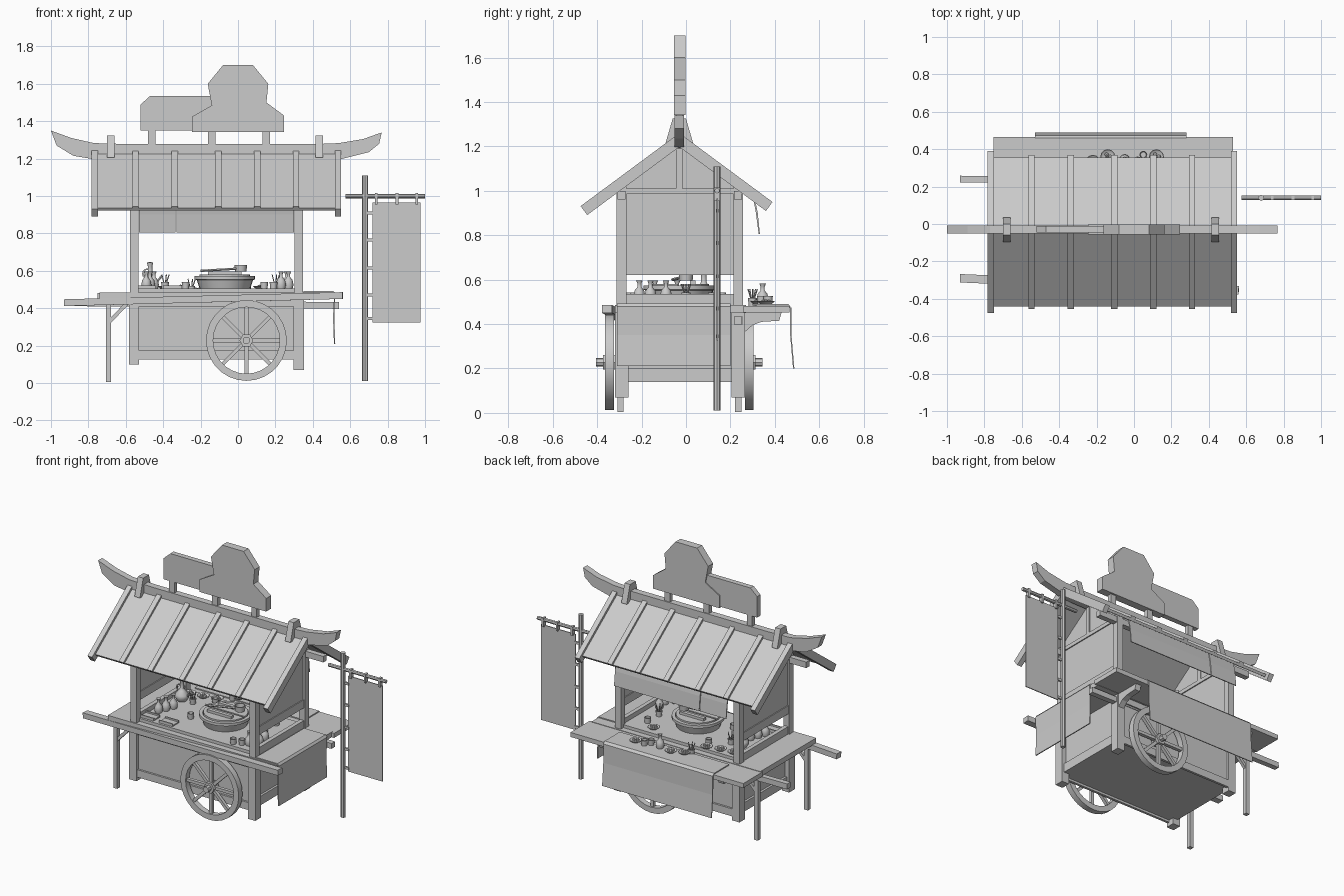
import bpy, bmesh, math
from mathutils import Vector
CY = -0.03  # centre line of cart in y


def finish(name, bm, smooth=False):
    bmesh.ops.remove_doubles(bm, verts=bm.verts, dist=1e-5)
    bmesh.ops.recalc_face_normals(bm, faces=bm.faces)
    me = bpy.data.meshes.new(name)
    bm.to_mesh(me)
    bm.free()
    ob = bpy.data.objects.new(name, me)
    bpy.context.collection.objects.link(ob)
    if smooth:
        bpy.context.view_layer.objects.active = ob
        ob.select_set(True)
        bpy.ops.object.shade_smooth_by_angle(angle=math.radians(40))
        ob.select_set(False)
    return ob


def prism(name, pts, axis, a, b):
    """Extrude a 2D profile along an axis from a to b."""
    bm = bmesh.new()
    def put(p, t):
        return {'x': (t, p[0], p[1]), 'y': (p[0], t, p[1]), 'z': (p[0], p[1], t)}[axis]
    lo = [bm.verts.new(put(p, a)) for p in pts]
    hi = [bm.verts.new(put(p, b)) for p in pts]
    bm.faces.new(lo)
    bm.faces.new(hi[::-1])
    for i in range(len(pts)):
        j = (i + 1) % len(pts)
        bm.faces.new((lo[i], lo[j], hi[j], hi[i]))
    return finish(name, bm)


def box(name, x0, x1, y0, y1, z0, z1):
    return prism(name, [(x0, y0), (x1, y0), (x1, y1), (x0, y1)], 'z', z0, z1)


def lathe(name, prof, loc, n=16, closed=False, rot=(0, 0, 0)):
    bm = bmesh.new()
    rings = [[bm.verts.new((r * math.cos(2 * math.pi * i / n), r * math.sin(2 * math.pi * i / n), z))
              for r, z in prof] for i in range(n)]
    m = len(prof)
    for i in range(n):
        A, B = rings[i], rings[(i + 1) % n]
        for k in range(m if closed else m - 1):
            l = (k + 1) % m
            bm.faces.new((A[k], B[k], B[l], A[l]))
    bmesh.ops.dissolve_degenerate(bm, dist=1e-6, edges=bm.edges)
    ob = finish(name, bm, n > 8)
    ob.location, ob.rotation_euler = loc, rot
    return ob


def rod(name, p, q, r, n=8):
    p, q = Vector(p), Vector(q)
    d = q - p
    return lathe(name, [(0, 0), (r, 0), (r, d.length), (0, d.length)], p, n,
                 rot=d.to_track_quat('Z', 'Y').to_euler())


def beam(name, p, q, w, h):
    p, q = Vector(p), Vector(q)
    d = q - p
    ob = box(name, -w / 2, w / 2, -h / 2, h / 2, 0, d.length)
    ob.location, ob.rotation_euler = p, d.to_track_quat('Z', 'Y').to_euler()
    return ob


# cart body, sills and corner posts
box("cart_body", -0.55, 0.32, -0.30, 0.25, 0.14, 0.45)
for y in (-0.31, 0.25):
    box("body_sill", -0.53, 0.31, y - 0.003, y + 0.013, 0.125, 0.175)
    box("body_top_rail", -0.53, 0.31, y - 0.003, y + 0.013, 0.41, 0.45)
for x, z0 in ((-0.555, 0.10), (0.325, 0.07)):
    box("end_sill", x - 0.01, x + 0.01, -0.28, 0.22, 0.14, 0.2)
    for y in (-0.29, 0.235):
        box("lower_post", x - 0.027, x + 0.027, y - 0.03, y + 0.03, z0, 0.45)
        box("upper_post", x - 0.022, x + 0.022, y - 0.022, y + 0.022, 0.48, 1.02)

# table top, raised counter, back shelf and brackets
box("table_top", -0.74, 0.51, -0.32, 0.27, 0.45, 0.485)
box("counter_board", -0.55, 0.31, -0.28, 0.23, 0.485, 0.505)
box("back_shelf", -0.75, 0.53, 0.26, 0.465, 0.452, 0.482)
for x in (-0.555, 0.325):
    prism("shelf_bracket", [(0.26, 0.36), (0.26, 0.452), (0.43, 0.452), (0.42, 0.415), (0.34, 0.41), (0.30, 0.395)],
          'x', x - 0.02, x + 0.02)

# push shafts, rest legs and braces
beam("front_shaft", (-0.93, -0.29, 0.43), (0.56, -0.355, 0.468), 0.045, 0.036)
beam("back_shaft", (-0.93, 0.24, 0.43), (0.54, 0.235, 0.415), 0.036, 0.036)
for y in (-0.295, 0.235):
    box("rest_leg", -0.706, -0.678, y - 0.014, y + 0.014, 0.005, 0.44)
    beam("leg_brace", (-0.685, y, 0.33), (-0.59, y, 0.43), 0.02, 0.02)

# wheels: rim, spokes, hub and axle
for s in (-1, 1):
    y = CY + s * 0.315
    R = (math.pi / 2, 0, 0)
    lathe("wheel_rim", [(0.178, -0.02), (0.216, -0.02), (0.216, 0.02), (0.178, 0.02)], (0.045, y, 0.228), 28, True, R)
    for k in range(8):
        a = math.pi / 4 * k
        beam("wheel_spoke", (0.045, y, 0.228),
             (0.045 + 0.185 * math.cos(a), y, 0.228 + 0.185 * math.sin(a)), 0.022, 0.02)
    rod("wheel_hub", (0.045, y - 0.028, 0.228), (0.045, y + 0.028, 0.228), 0.037, 6)
    rod("axle_end", (0.045, CY, 0.228), (0.045, CY + s * 0.375, 0.228), 0.02, 8)

# end walls with gables, and plates under the roof
for x in (-0.555, 0.325):
    prism("end_wall", [(-0.30, 0.62), (0.24, 0.62), (0.24, 1.02), (CY, 1.21), (-0.30, 1.02)], 'x', x - 0.009, x + 0.009)
    box("wall_bottom_rail", x - 0.015, x + 0.015, -0.29, 0.23, 0.62, 0.675)
    box("wall_tie_beam", x - 0.016, x + 0.016, -0.30, 0.24, 0.985, 1.01)
    box("king_post", x - 0.016, x + 0.016, CY - 0.014, CY + 0.014, 1.01, 1.2)
    box("counter_end_rail", x - 0.014, x + 0.014, -0.29, 0.23, 0.485, 0.535)
for y in (-0.29, 0.235):
    box("wall_plate", -0.70, 0.48, y - 0.018, y + 0.018, 0.96, 1.0)


# roof
def slope(name, s, x0, x1, d0, d1, up, down):
    nx, nz = 0.595 * s, 0.804
    pts = []
    for d, o in ((d0, up), (d1, up), (d1, -down), (d0, -down)):
        pts.append((CY + s * d + nx * o, 1.24 - 0.74 * d + nz * o))
    prism(name, pts, 'x', x0, x1)


for s, d in ((-1, 0.41), (1, 0.385)):
    slope("roof_sheet", s, -0.755, 0.53, 0.0, d, 0.0, 0.018)
    for x in (-0.765, 0.535):
        slope("barge_board", s, x - 0.017, x + 0.017, 0.0, d + 0.025, 0.016, 0.034)
    for x in (-0.548, -0.338, -0.105, 0.103, 0.31):
        slope("roof_batten", s, x - 0.017, x + 0.017, 0.0, d + 0.005, 0.014, 0)

# ridge beam with upswept ends, and clamps
prism("ridge_beam", [(-1.0, 1.35), (-0.89, 1.31), (-0.77, 1.283), (-0.6, 1.278), (0.42, 1.278), (0.54, 1.283), (0.67, 1.305),
                     (0.768, 1.34), (0.755, 1.28), (0.70, 1.235), (0.54, 1.195), (0.42, 1.19), (-0.6, 1.19),
                     (-0.76, 1.195), (-0.88, 1.215), (-0.97, 1.27)], 'y', CY - 0.022, CY + 0.022)
for x in (-0.68, 0.435):
    prism("ridge_clamp", [(CY - 0.065, 1.205), (CY - 0.03, 1.325), (CY + 0.03, 1.325), (CY + 0.065, 1.205)],
          'x', x - 0.02, x + 0.02)

# blank sign boards on posts
prism("long_sign", [(-0.52, 1.35), (-0.10, 1.35), (-0.10, 1.535), (-0.47, 1.535), (-0.52, 1.49)], 'y', -0.045, -0.01)
prism("shaped_sign", [(-0.245, 1.342), (0.247, 1.342), (0.247, 1.43), (0.152, 1.50), (0.162, 1.60), (0.08, 1.70),
                      (-0.08, 1.70), (-0.162, 1.60), (-0.14, 1.485), (-0.245, 1.425)], 'y', -0.055, -0.003)
for x in (-0.46, -0.14, 0.15):
    box("sign_post", x - 0.02, x + 0.02, CY - 0.015, CY + 0.015, 1.26, 1.37)

# valance at the back eave
for x0, x1 in ((-0.53, -0.335), (-0.33, 0.30)):
    prism("valance", [(0.30, 0.98), (0.315, 0.90), (0.327, 0.805), (0.333, 0.805), (0.323, 0.90), (0.307, 0.98)],
          'x', x0, x1)

# draped cloths
prism("back_cloth", [(0.30, 0.483), (0.30, 0.49), (0.46, 0.49), (0.474, 0.475), (0.475, 0.35), (0.488, 0.20),
                     (0.482, 0.20), (0.469, 0.35), (0.468, 0.472), (0.458, 0.483)], 'x', -0.53, 0.28)
prism("side_cloth", [(0.35, 0.485), (0.35, 0.492), (0.51, 0.492), (0.521, 0.478), (0.515, 0.35), (0.52, 0.21),
                     (0.513, 0.21), (0.508, 0.35), (0.514, 0.475), (0.508, 0.485)], 'y', -0.31, 0.20)

# banner on its pole
rod("banner_pole", (0.68, 0.14, 0.01), (0.68, 0.14, 1.11), 0.016, 8)
rod("banner_crossbar", (0.575, 0.14, 1.0), (1.0, 0.14, 1.0), 0.012, 8)
box("banner", 0.72, 0.975, 0.137, 0.143, 0.325, 0.965)
for z in (0.91, 0.765, 0.615, 0.47, 0.345):
    box("banner_side_tie", 0.685, 0.725, 0.134, 0.146, z - 0.008, z + 0.008)
for x in (0.74, 0.85, 0.955):
    box("banner_top_tie", x - 0.007, x + 0.007, 0.127, 0.153, 0.955, 1.015)

# cauldron with split lid, and ladle
cx, cy = -0.07, CY
lathe("cauldron", [(0, 0), (0.135, 0), (0.15, 0.045), (0.162, 0.05), (0.162, 0.068), (0.14, 0.068), (0.135, 0.055), (0, 0.055)],
      (cx, cy, 0.505), 28)
for a in (0, math.pi):
    half = [(0.135 * math.cos(a + math.pi * i / 12), 0.006 * math.cos(a) + 0.128 * math.sin(a + math.pi * i / 12))
            for i in range(13)]
    prism("lid_half", half, 'z', 0, 0.018).location = (cx, cy, 0.562)
for dy in (-0.06, 0.06):
    box("lid_handle", cx - 0.09, cx + 0.09, cy + dy - 0.012, cy + dy + 0.012, 0.58, 0.597)
rod("ladle_handle", (-0.20, -0.06, 0.60), (0.0, -0.01, 0.612), 0.007, 6)
lathe("ladle_cup", [(0, 0), (0.03, 0), (0.034, 0.035), (0.028, 0.035), (0.025, 0.006), (0, 0.006)], (0.015, 0.0, 0.597), 12)

# tableware
BOTTLE = [(0, 0), (0.022, 0), (0.027, 0.02), (0.022, 0.045), (0.009, 0.062), (0.009, 0.078), (0.015, 0.092), (0, 0.092)]
CUP = [(0, 0), (0.018, 0), (0.021, 0.036), (0.017, 0.036), (0.015, 0.006), (0, 0.006)]
PLATE = [(0, 0), (0.025, 0), (0.04, 0.012), (0.037, 0.014), (0.024, 0.005), (0, 0.005)]
TC, TS = 0.505, 0.482
for x, y, z in ((-0.49, -0.14, TC), (-0.47, -0.09, TC), (-0.45, -0.04, TC), (0.23, -0.21, TC), (0.27, -0.16, TC),
                (0.26, -0.09, TC), (-0.05, 0.345, TS + 0.008)):
    lathe("bottle", BOTTLE, (x, y, z), 12)
for x, y, z in ((-0.28, 0.16, TC), (-0.28, -0.1, TC), (0.19, -0.23, TC), (0.14, -0.25, TC), (0.2, 0.12, TC),
                (0.02, 0.34, TS + 0.008), (0.05, 0.37, TS + 0.008)):
    lathe("cup", CUP, (x, y, z), 12)
for x, y, z in ((-0.39, 0.19, TC), (-0.30, 0.21, TC), (-0.48, 0.18, TC), (0.12, 0.17, TC),
                (-0.14, 0.36, TS + 0.008), (0.12, 0.36, TS + 0.008), (-0.22, 0.33, TS + 0.008)):
    lathe("plate", PLATE, (x, y, z), 12)
    for k in range(3):
        a = k * 2.1
        lathe("dumpling", [(0, 0), (0.011, 0.002), (0.009, 0.012), (0, 0.017)],
              (x + 0.013 * math.cos(a), y + 0.013 * math.sin(a), z + 0.005), 8)
for x, y, z in ((-0.39, 0.08, TC), (-0.25, 0.3, TS), (0.2, 0.0, TC)):
    lathe("chopstick_cup", CUP, (x, y, z), 12)
    for k in range(5):
        a = k * 1.26
        rod("chopstick", (x, y, z + 0.008), (x + 0.022 * math.cos(a), y + 0.022 * math.sin(a), z + 0.075), 0.003, 4)

# teapot: body, spout and handle
lathe("teapot", [(0, 0), (0.028, 0), (0.044, 0.025), (0.042, 0.045), (0.02, 0.07), (0.012, 0.085), (0.012, 0.12),
                 (0.017, 0.14), (0, 0.142)], (-0.47, 0.08, TC), 16)
rod("teapot_spout", (-0.44, 0.08, 0.535), (-0.405, 0.08, 0.575), 0.007, 6)
lathe("teapot_handle", [(0.02, -0.004), (0.028, -0.004), (0.028, 0.004), (0.02, 0.004)], (-0.485, 0.08, 0.585), 12, True,
      (math.pi / 2, 0, 0))

# serving trays
for x in (-0.49, -0.35):
    box("tray", x - 0.05, x + 0.05, -0.265, -0.195, TC, 0.513)
    for y in (-0.265, -0.203):
        box("tray_lip", x - 0.05, x + 0.05, y, y + 0.008, TC, 0.523)
